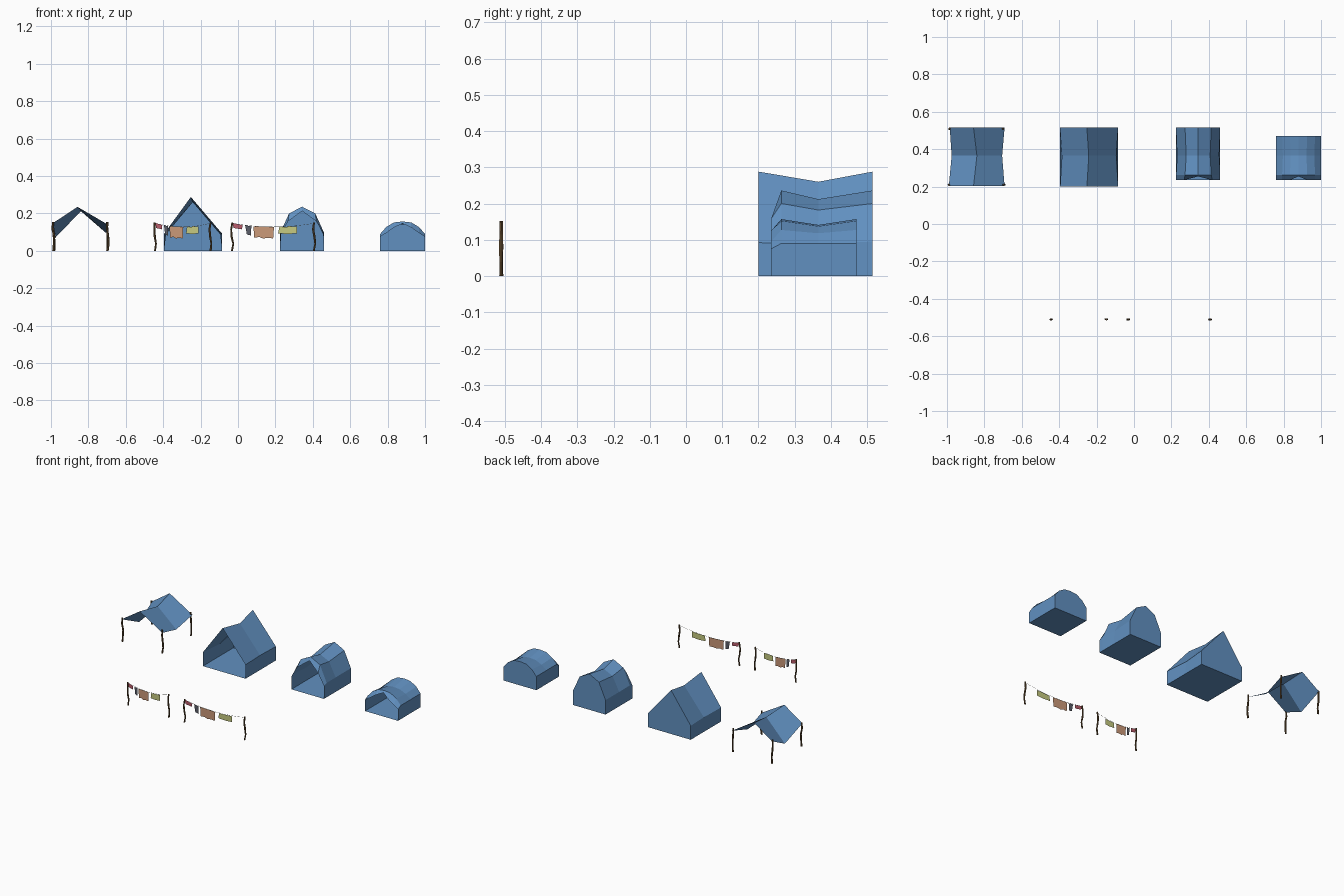
import bpy, bmesh, random
from math import sin, cos, tau

random.seed(4)
old = bpy.data.objects.get("Cube")
if old:
    bpy.data.objects.remove(old, do_unlink=True)


def material(name, rgb):
    m = bpy.data.materials.new(name)
    m.use_nodes = True
    m.diffuse_color = (*rgb, 1)
    bsdf = m.node_tree.nodes["Principled BSDF"]
    bsdf.inputs["Base Color"].default_value = (*rgb, 1)
    bsdf.inputs["Roughness"].default_value = 0.9
    return m


BLUE = material("blue canvas", (0.12, 0.28, 0.53))
WOOD = material("brown wood", (0.13, 0.075, 0.03))
ROPE = material("pale rope", (0.55, 0.55, 0.5))
RED = material("dusty red cloth", (0.5, 0.11, 0.15))
GREY = material("slate cloth", (0.1, 0.11, 0.14))
TAN = material("tan cloth", (0.6, 0.32, 0.19))
LIME = material("pale green cloth", (0.57, 0.6, 0.22))


def finish(name, bm, mat):
    me = bpy.data.meshes.new(name)
    bm.to_mesh(me)
    bm.free()
    me.materials.append(mat)
    ob = bpy.data.objects.new(name, me)
    bpy.context.collection.objects.link(ob)
    return ob


def loft(name, sections, mat, closed_tent=True):
    """Skin between cross-sections; tents also get a floor and a back wall."""
    bm = bmesh.new()
    rows = [[bm.verts.new(p) for p in s] for s in sections]
    for a, b in zip(rows, rows[1:]):
        for i in range(len(a) - 1):
            bm.faces.new((a[i], a[i + 1], b[i + 1], b[i]))
    if closed_tent:
        bm.faces.new(rows[-1])
        for a, b in zip(rows, rows[1:]):
            bm.faces.new((a[0], b[0], b[-1], a[-1]))
    bmesh.ops.recalc_face_normals(bm, faces=bm.faces)
    return finish(name, bm, mat)


def section(cx, y, half, ridge_shift=0):
    """Mirror a half profile of (offset, height), last point on the ridge."""
    left = [(cx - o, y, z) for o, z in half[:-1]]
    right = [(cx + o, y, z) for o, z in reversed(half[:-1])]
    return left + [(cx + ridge_shift, y, half[-1][1])] + right


def stick(name, x, y, height, r):
    """Slightly crooked hexagonal post."""
    bm = bmesh.new()
    rings = []
    for k in range(5):
        dx = random.uniform(-0.003, 0.003) + 0.004 * sin(k * 1.5)
        dy = random.uniform(-0.001, 0.001)
        rk = r * random.uniform(0.85, 1.1)
        rings.append([bm.verts.new((x + dx + rk * cos(tau * i / 6),
                                    y + dy + rk * sin(tau * i / 6),
                                    height * k / 4)) for i in range(6)])
    for a, b in zip(rings, rings[1:]):
        for i in range(6):
            j = (i + 1) % 6
            bm.faces.new((a[i], a[j], b[j], b[i]))
    bm.faces.new(rings[0][::-1])
    bm.faces.new(rings[-1])
    finish(name, bm, WOOD)


# Open canopy: a sagging sheet on four posts
front, mid, back = 0.203, 0.365, 0.515
loft("canopy_sheet", [
    [(-0.99, front, 0.148), (-0.858, front, 0.235), (-0.692, front, 0.138)],
    [(-0.975, mid, 0.072), (-0.84, mid, 0.212), (-0.705, mid, 0.095)],
    [(-0.985, back, 0.148), (-0.858, back, 0.235), (-0.692, back, 0.138)],
], BLUE, closed_tent=False)
for side, x in (("right", -0.986), ("left", -0.698)):
    for end, y in (("front", 0.21), ("back", 0.509)):
        stick(f"canopy_post_{end}_{side}", x, y, 0.155, 0.006)

# Large ridge tent, open at the front
w = 0.155
loft("large_tent", [
    section(-0.24, 0.2, [(w, 0), (w, 0.092), (0, 0.288)], -0.012),
    section(-0.24, mid, [(w, 0), (w - 0.01, 0.088), (0, 0.26)], -0.002),
    section(-0.24, 0.515, [(w, 0), (w, 0.092), (0, 0.288)], -0.012),
], BLUE)


def arch_tent(name, cx, y0, y1, half, mid_half, lip):
    """Arched tent whose front lip leans back from base to peak."""
    depth = 0.028
    lip_pts = section(cx, y0, lip)
    peak = len(lip) - 1
    x, y, z = lip_pts[peak]
    lip_pts[peak] = (x, y0 + depth * 0.7, z)
    body = section(cx, y0 + depth, half)
    loft(name, [lip_pts, body, section(cx, mid, mid_half),
                section(cx, y1, half)], BLUE)


# Medium and small arched tents
w = 0.118
arch_tent("medium_tent", 0.343, 0.235, 0.515,
          [(w, 0), (w, 0.095), (0.07, 0.2), (0, 0.236)],
          [(w, 0), (w - 0.006, 0.09), (0.064, 0.182), (0, 0.212)],
          [(w, 0), (w, 0.085), (0.075, 0.158), (0, 0.213)])
w = 0.12
arch_tent("small_tent", 0.88, 0.235, 0.47,
          [(w, 0), (w, 0.09), (0.088, 0.127), (0.046, 0.152), (0, 0.157)],
          [(w, 0), (w, 0.09), (0.084, 0.118), (0.042, 0.137), (0, 0.141)],
          [(w, 0), (w, 0.075), (0.088, 0.095), (0.046, 0.125), (0, 0.146)])


# Clotheslines: two posts, a sagging rope and four hanging cloths
CLOTHS = [
    ("red_cloth", RED, [(0, .150), (.13, .137), (.12, .115), (.02, .122)]),
    ("grey_cloth", GREY, [(.16, .136), (.235, .132), (.23, .082), (.18, .088)]),
    ("tan_cloth", TAN, [(.26, .131), (.51, .127), (.5, .066), (.44, .07),
                        (.38, .066), (.33, .074), (.27, .07)]),
    ("green_cloth", LIME, [(.575, .127), (.79, .131), (.79, .093),
                           (.68, .09), (.56, .093)]),
]


def clothesline(tag, x0, x1, y=-0.51):
    span = x1 - x0
    for side, x in (("right", x0), ("left", x1)):
        stick(f"{tag}_post_{side}", x, y, 0.152, 0.0055)
    cu = bpy.data.curves.new(f"{tag}_rope", "CURVE")
    cu.dimensions = "3D"
    cu.bevel_depth = 0.0007
    cu.bevel_resolution = 0
    sp = cu.splines.new("POLY")
    sp.points.add(8)
    for i, p in enumerate(sp.points):
        t = i / 8
        p.co = (x0 + span * t, y, 0.148 - 0.08 * t * (1 - t), 1)
    cu.materials.append(ROPE)
    bpy.context.collection.objects.link(
        bpy.data.objects.new(f"{tag}_rope", cu))
    for name, mat, outline in CLOTHS:
        bm = bmesh.new()
        bm.faces.new([bm.verts.new((x0 + span * u, y - 0.001, z))
                      for u, z in reversed(outline)])
        finish(f"{tag}_{name}", bm, mat)


clothesline("short_line", -0.443, -0.148)
clothesline("long_line", -0.032, 0.408)
